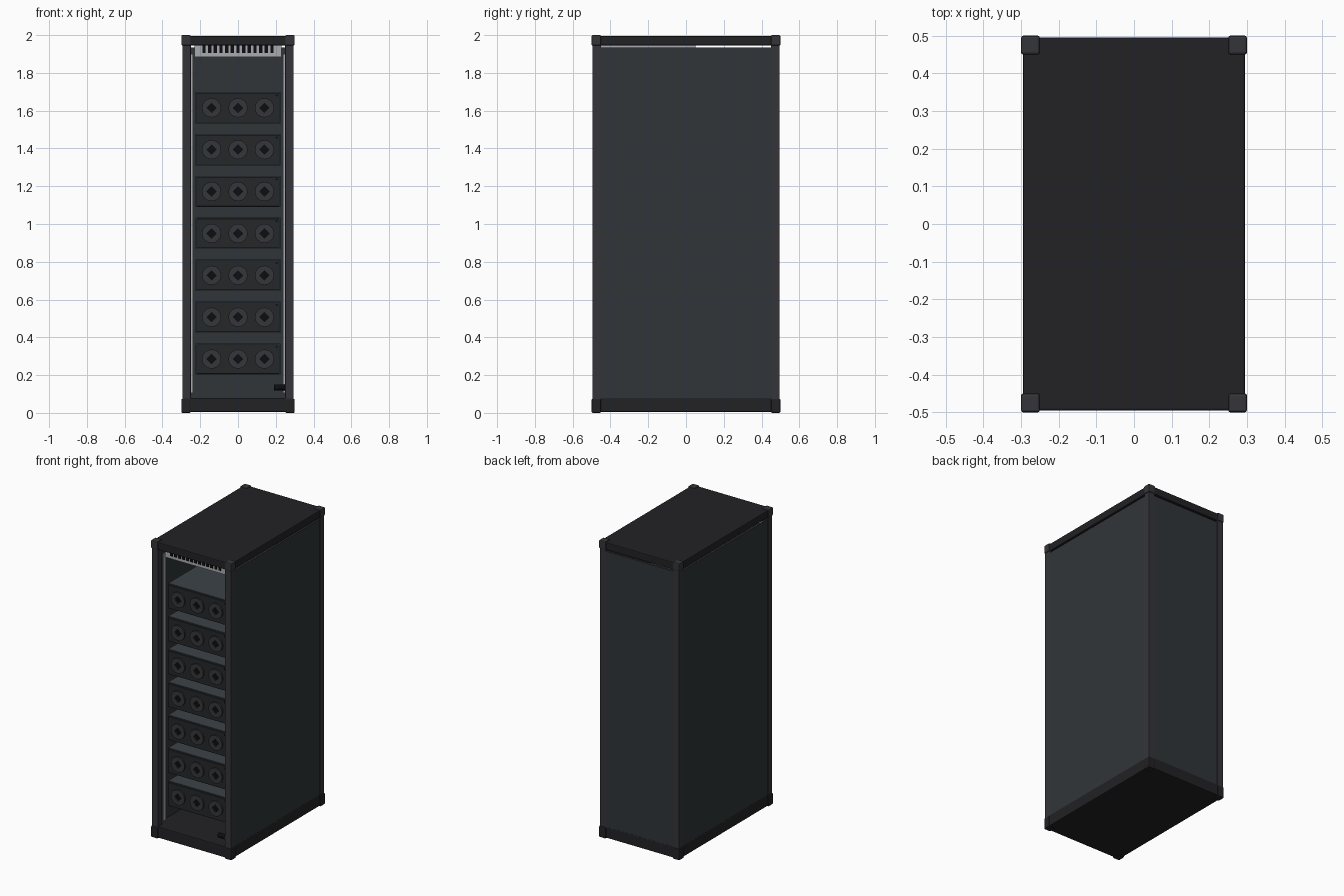
import bpy
import bmesh
import math
from mathutils import Matrix

if "Cube" in bpy.data.objects:
    bpy.data.objects.remove(bpy.data.objects["Cube"])


def material(name, r, g, b):
    m = bpy.data.materials.new(name)
    m.diffuse_color = (r, g, b, 1)
    m.use_nodes = True
    m.node_tree.nodes["Principled BSDF"].inputs["Base Color"].default_value = m.diffuse_color
    return m


PLATE = material("plate_black", 0.016, 0.016, 0.019)
POST = material("post_grey", 0.035, 0.036, 0.042)
PANEL = material("panel_grey", 0.030, 0.036, 0.040)
CHASSIS = material("chassis_steel", 0.045, 0.055, 0.065)
BEZEL = material("bezel_dark", 0.018, 0.020, 0.022)
FAN = material("fan_grey", 0.036, 0.037, 0.042)
BLACK = material("black", 0.004, 0.004, 0.005)
LIGHT = material("light_metal", 0.40, 0.41, 0.43)


def finish(name, bm, mat, bevel=0.0):
    me = bpy.data.meshes.new(name)
    bmesh.ops.recalc_face_normals(bm, faces=bm.faces)
    bm.to_mesh(me)
    bm.free()
    ob = bpy.data.objects.new(name, me)
    bpy.context.collection.objects.link(ob)
    me.materials.append(mat)
    if bevel:
        mod = ob.modifiers.new("bevel", 'BEVEL')
        mod.width = bevel
        mod.segments = 2
    return ob


def add_box(bm, x0, x1, y0, y1, z0, z1):
    mat = Matrix.Translation(((x0 + x1) / 2, (y0 + y1) / 2, (z0 + z1) / 2))
    mat = mat @ Matrix.Diagonal((x1 - x0, y1 - y0, z1 - z0, 1))
    bmesh.ops.create_cube(bm, size=1, matrix=mat)


def box(name, x0, x1, y0, y1, z0, z1, mat, bevel=0.0):
    bm = bmesh.new()
    add_box(bm, x0, x1, y0, y1, z0, z1)
    return finish(name, bm, mat, bevel)


def cylinder(name, loc, r, length, axis, sides, mat):
    bm = bmesh.new()
    rot = Matrix.Rotation(math.pi / 2, 4, axis)
    bmesh.ops.create_cone(bm, cap_ends=True, segments=sides, radius1=r, radius2=r,
                          depth=length, matrix=Matrix.Translation(loc) @ rot)
    return finish(name, bm, mat)


# base and roof slabs
box("base_plinth", -0.295, 0.295, -0.495, 0.495, 0.005, 0.08, PLATE, 0.005)
box("roof", -0.295, 0.295, -0.495, 0.495, 1.945, 1.995, PLATE, 0.005)

# corner posts with cap and foot blocks
for sx in (-1, 1):
    for sy in (-1, 1):
        xs = sorted((sx * 0.25, sx * 0.295))
        ys = sorted((sy * 0.45, sy * 0.495))
        box("corner_post", *xs, *ys, 0.07, 1.95, POST, 0.003)
        xs = sorted((sx * 0.25, sx * 0.30))
        ys = sorted((sy * 0.45, sy * 0.50))
        box("corner_cap", *xs, *ys, 1.945, 2.0, POST, 0.006)
        box("corner_foot", *xs, *ys, 0.0, 0.075, PLATE, 0.006)
        # mounting rails
        xs = sorted((sx * 0.238, sx * 0.248))
        box("mounting_rail", *xs, sy * 0.44 - 0.012, sy * 0.44 + 0.012, 0.105, 1.90, LIGHT)
    xs = sorted((sx * 0.28, sx * 0.293))
    box("side_panel", *xs, -0.452, 0.452, 0.075, 1.934, PANEL)

box("back_panel", -0.252, 0.252, 0.478, 0.493, 0.075, 1.934, PANEL)

# cable tray under the roof with a slotted front
box("cable_tray", -0.23, 0.23, -0.45, 0.05, 1.885, 1.945, LIGHT)
bm = bmesh.new()
for i in range(13):
    x = -0.18 + i * 0.03
    add_box(bm, x - 0.009, x + 0.009, -0.454, -0.448, 1.905, 1.946)
finish("tray_slots", bm, BLACK)


def fan_ring(name, x, z, y0, y1):
    # octagonal-looking ring with a diamond hole: hole points doubled to match the rim
    n = 16
    bm = bmesh.new()
    loops = []
    for y, hole in ((y1, False), (y0, False), (y0, True), (y1, True)):
        ring = []
        for i in range(n):
            a = 2 * math.pi * i / n
            r = 0.051
            if hole:
                r = 0.025 / (abs(math.cos(a)) + abs(math.sin(a)))
            ring.append(bm.verts.new((x + r * math.cos(a), y, z + r * math.sin(a))))
        loops.append(ring)
    for a, b in zip(loops, loops[1:]):
        for i in range(n):
            j = (i + 1) % n
            bm.faces.new((a[i], a[j], b[j], b[i]))
    return finish(name, bm, FAN)


# seven equipment units with three fans each
for k in range(7):
    z = 0.285 + k * 0.2217
    box("unit_chassis", -0.226, 0.226, -0.42, 0.38, z - 0.083, z + 0.083, CHASSIS)
    box("unit_bezel", -0.219, 0.219, -0.432, -0.418, z - 0.078, z + 0.078, BEZEL, 0.002)
    for x in (-0.14, 0, 0.14):
        fan_ring("fan_ring", x, z, -0.442, -0.431)
        cylinder("fan_hub", (x, -0.432, z), 0.028, 0.004, 'X', 16, BLACK)
    cylinder("status_light", (0.205, -0.433, z + 0.065), 0.006, 0.006, 'X', 10, BLACK)

# round latch at the lower right of the opening
latch = cylinder("latch", (0.22, -0.475, 0.135), 0.016, 0.06, 'Y', 20, BLACK)
